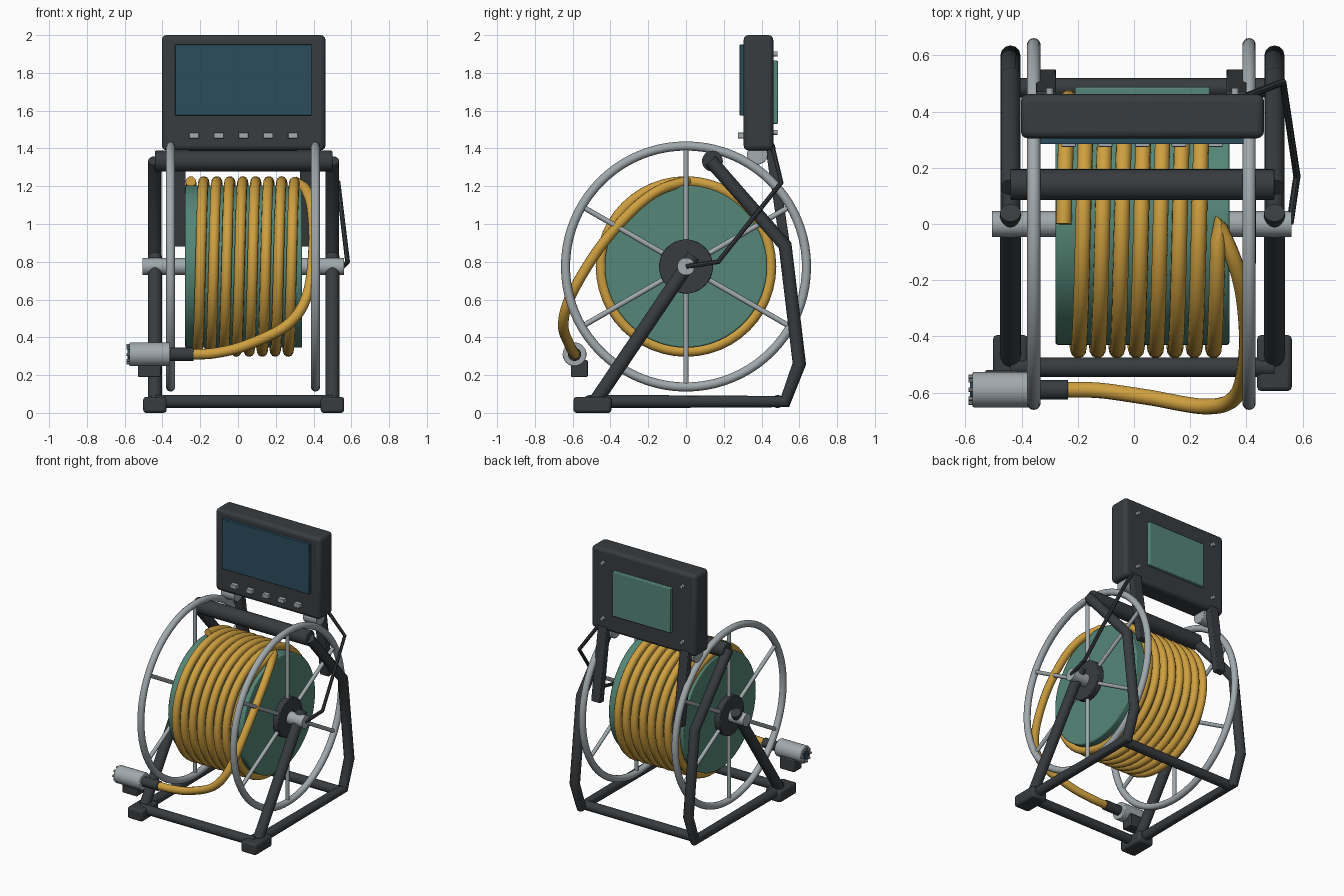
import bpy, math
from mathutils import Vector

if "Cube" in bpy.data.objects:
    bpy.data.objects.remove(bpy.data.objects["Cube"])

def mat(name, rgb):
    m = bpy.data.materials.new(name)
    m.diffuse_color = (*rgb, 1)
    m.use_nodes = True
    m.node_tree.nodes["Principled BSDF"].inputs["Base Color"].default_value = m.diffuse_color
    return m

DARK = mat("dark", (0.04, 0.045, 0.05))
STEEL = mat("steel", (0.36, 0.40, 0.42))
YELLOW = mat("yellow", (0.62, 0.35, 0.05))
GREEN = mat("green", (0.09, 0.24, 0.185))
GLASS = mat("glass", (0.025, 0.075, 0.11))

def finish(name, m, bevel=0, segs=2):
    o = bpy.context.object
    o.name = name
    o.data.materials.clear()
    o.data.materials.append(m)
    if bevel:
        b = o.modifiers.new("bevel", "BEVEL")
        b.width, b.segments, b.limit_method = bevel, segs, "ANGLE"
    bpy.ops.object.shade_smooth_by_angle(angle=math.radians(35))
    return o

def box(name, lo, hi, m, bevel=0, segs=2):
    c = [(a + b) / 2 for a, b in zip(lo, hi)]
    bpy.ops.mesh.primitive_cube_add(size=1, location=c)
    bpy.context.object.scale = [b - a for a, b in zip(lo, hi)]
    bpy.ops.object.transform_apply(location=False, rotation=False, scale=True)
    return finish(name, m, bevel, segs)

def rod(name, a, b, r, m, bevel=0, verts=32):
    a, b = Vector(a), Vector(b)
    d = b - a
    bpy.ops.mesh.primitive_cylinder_add(vertices=verts, radius=r, depth=d.length,
        location=(a + b) / 2, rotation=d.to_track_quat("Z", "Y").to_euler())
    return finish(name, m, bevel)

def tube(name, pts, r, m, res=4):
    cu = bpy.data.curves.new(name, "CURVE")
    cu.dimensions = "3D"
    cu.bevel_depth, cu.bevel_resolution, cu.use_fill_caps = r, res, True
    s = cu.splines.new("POLY")
    s.points.add(len(pts) - 1)
    for p, q in zip(s.points, pts):
        p.co = (*q, 1)
    o = bpy.data.objects.new(name, cu)
    bpy.context.collection.objects.link(o)
    bpy.ops.object.select_all(action="DESELECT")
    o.select_set(True)
    bpy.context.view_layer.objects.active = o
    bpy.ops.object.convert(target="MESH")
    return finish(name, m)

def smooth_path(p, n=10):
    # Catmull-Rom through the points
    p = [Vector(q) for q in p]
    p = [2 * p[0] - p[1]] + p + [2 * p[-1] - p[-2]]
    out = []
    for a, b, c, d in zip(p, p[1:], p[2:], p[3:]):
        for i in range(n):
            t = i / n
            out.append(0.5 * (2 * b + (c - a) * t + (2 * a - 5 * b + 4 * c - d) * t * t
                              + (3 * b - a - 3 * c + d) * t ** 3))
    return out + [p[-2]]

CZ = 0.775  # axle height

# Drum and axle
rod("drum", (-0.28, 0, CZ), (0.34, 0, CZ), 0.43, GREEN, 0.008, 72)
rod("axle", (-0.505, 0, CZ), (0.56, 0, CZ), 0.046, STEEL)

# Spoked wheels
for side, x in (("left", -0.357), ("right", 0.41)):
    bpy.ops.mesh.primitive_torus_add(major_segments=80, minor_segments=14, major_radius=0.638,
        minor_radius=0.024, location=(x, 0, CZ), rotation=(0, math.pi / 2, 0))
    finish(side + "_wheel_rim", STEEL)
    rod(side + "_hub", (x - 0.024, 0, CZ), (x + 0.024, 0, CZ), 0.143, DARK, 0.004, 48)
    for k in range(6):
        a = math.radians(90 + 60 * k)
        c, s = math.cos(a), math.sin(a)
        rod(side + "_spoke", (x, 0.1 * c, CZ + 0.1 * s), (x, 0.635 * c, CZ + 0.635 * s), 0.014, STEEL, 0, 12)

# Hose: eight turns on the drum, then the loose end
R, turns, seg = 0.45, 8, 48
hose = []
for i in range(turns * seg):
    a = 2 * math.pi * i / seg
    hose.append(Vector((-0.25 + 0.0688 * i / seg, R * math.sin(a), CZ + R * math.cos(a))))
hose += smooth_path([(0.30, 0, 1.225), (0.36, -0.14, 1.18), (0.392, -0.28, 1.075), (0.40, -0.46, 0.87),
                     (0.365, -0.61, 0.62), (0.26, -0.65, 0.465), (0.05, -0.617, 0.36),
                     (-0.12, -0.593, 0.317), (-0.25, -0.59, 0.31)])
tube("hose", hose, 0.028, YELLOW)

# Camera head on the hose end
Y, Z = -0.59, 0.31
rod("hose_collar", (-0.37, Y, Z), (-0.235, Y, Z), 0.035, DARK, 0.003)
rod("camera_body", (-0.575, Y, Z), (-0.36, Y, Z), 0.063, STEEL, 0.006)
rod("camera_lens", (-0.584, Y, Z), (-0.57, Y, Z), 0.03, GLASS)
for k in range(8):
    a = math.tau * k / 8
    y, z = Y + 0.046 * math.cos(a), Z + 0.046 * math.sin(a)
    rod("camera_light", (-0.59, y, z), (-0.57, y, z), 0.008, STEEL, 0, 10)
box("camera_skid", (-0.53, -0.61, 0.19), (-0.41, -0.52, 0.28), DARK, 0.006)

# Side frames, front legs and feet
for side, x in (("left", -0.44), ("right", 0.50)):
    tube(side + "_frame", [(x, 0.13, 1.335), (x, 0.525, 0.885), (x, 0.60, 0.26), (x, 0.525, 0.06),
                           (x, -0.5, 0.06)], 0.036, DARK)
    rod(side + "_front_leg", (x, -0.48, 0.06), (x, 0.04, 0.83), 0.037, DARK)
    box(side + "_foot", (x - 0.062, -0.595, 0), (x + 0.062, -0.395, 0.085), DARK, 0.015)

# Cross members and carrying grip
rod("front_crossbar", (-0.44, -0.51, 0.06), (0.50, -0.51, 0.06), 0.034, DARK)
rod("rear_crossbar", (-0.44, 0.485, 0.06), (0.50, 0.485, 0.06), 0.034, DARK)
rod("carry_grip", (-0.44, 0.14, 1.333), (0.50, 0.14, 1.333), 0.055, DARK, 0.006)

# Monitor
box("monitor_case", (-0.403, 0.305, 1.39), (0.463, 0.462, 2.0), DARK, 0.025, 3)
box("screen", (-0.333, 0.284, 1.575), (0.39, 0.32, 1.95), GLASS, 0.003)
box("back_panel", (-0.21, 0.45, 1.53), (0.27, 0.487, 1.865), GREEN, 0.006)
for k in range(5):
    x = -0.233 + 0.131 * k
    box("button", (x - 0.026, 0.275, 1.453), (x + 0.026, 0.31, 1.484), STEEL, 0.003)
for x in (-0.3, 0.36):
    for z in (1.485, 1.90):
        rod("case_screw", (x, 0.455, z), (x, 0.485, z), 0.013, STEEL, 0, 12)

# Monitor pivots and rear brackets
for side, x in (("left", -0.313), ("right", 0.365)):
    rod(side + "_pivot", (x - 0.055, 0.378, 1.37), (x + 0.055, 0.378, 1.37), 0.055, STEEL, 0.004)
    b = box(side + "_bracket", (-0.036, -0.026, -0.27), (0.036, 0.026, 0.27), DARK, 0.005)
    b.location = (x, 0.485, 1.15)
    b.rotation_euler = (math.atan2(0.08, 0.53), 0, 0)

# Signal cable from monitor to axle
tube("signal_cable", [(0.40, 0.455, 1.42), (0.53, 0.505, 1.22), (0.58, 0.17, 0.80), (0.555, 0, 0.775)],
     0.013, DARK, 2)
